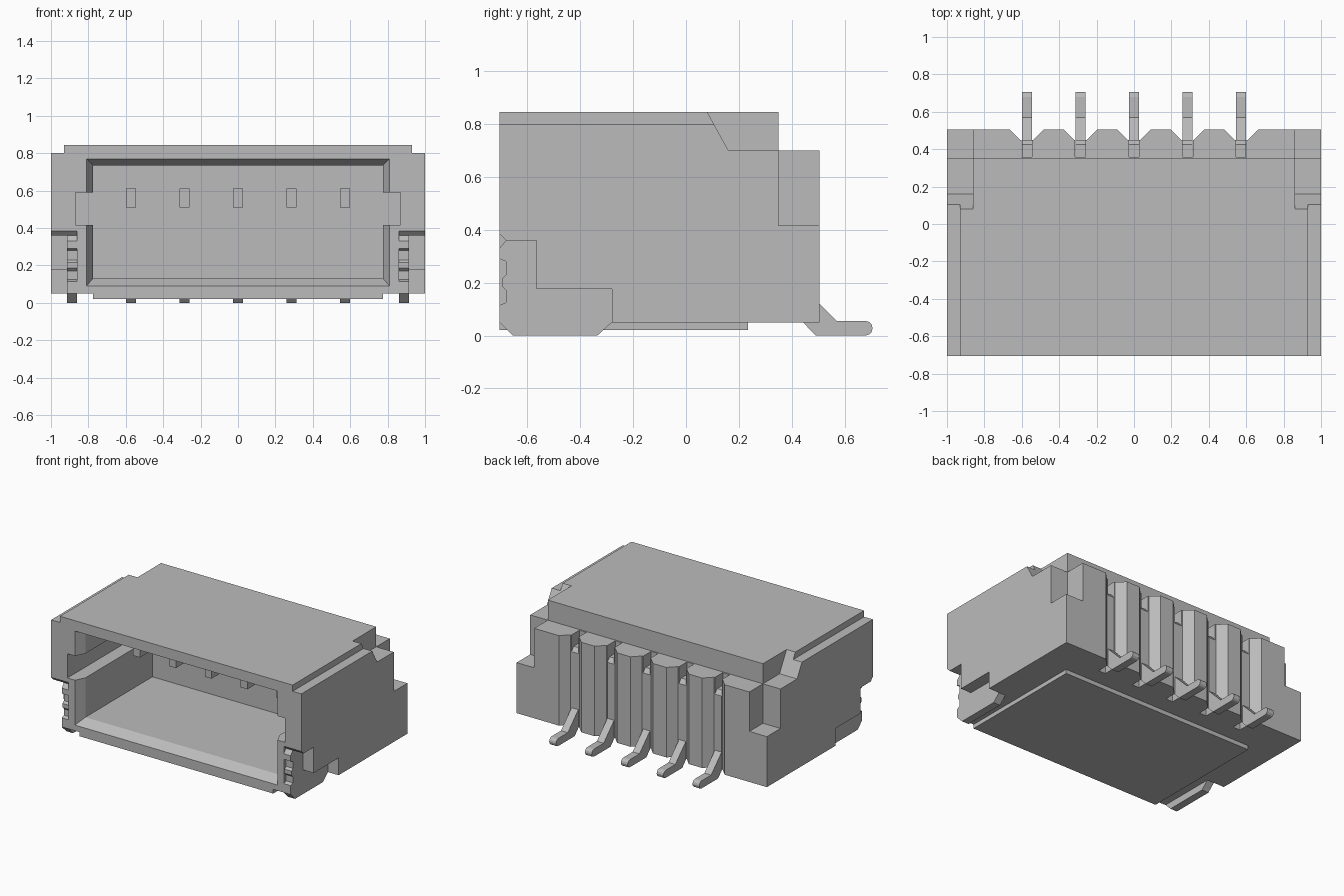
import bpy, bmesh, math

cube = bpy.data.objects.get("Cube")
if cube:
    bpy.data.objects.remove(cube, do_unlink=True)

grey = bpy.data.materials.new("grey")
grey.use_nodes = True
grey.diffuse_color = (0.5, 0.5, 0.5, 1)
grey.node_tree.nodes["Principled BSDF"].inputs["Base Color"].default_value = (0.5, 0.5, 0.5, 1)


def loft(name, ring_a, ring_b):
    """Solid between two matching rings of points."""
    bm = bmesh.new()
    a = [bm.verts.new(p) for p in ring_a]
    b = [bm.verts.new(p) for p in ring_b]
    n = len(a)
    bm.faces.new(a)
    bm.faces.new(b[::-1])
    for i in range(n):
        j = (i + 1) % n
        bm.faces.new((a[i], b[i], b[j], a[j]))
    bmesh.ops.recalc_face_normals(bm, faces=bm.faces)
    mesh = bpy.data.meshes.new(name)
    bm.to_mesh(mesh)
    bm.free()
    mesh.materials.append(grey)
    ob = bpy.data.objects.new(name, mesh)
    bpy.context.collection.objects.link(ob)
    return ob


def prism_x(name, yz, x0, x1):
    return loft(name, [(x0, y, z) for y, z in yz], [(x1, y, z) for y, z in yz])


def prism_z(name, xy, z0, z1):
    return loft(name, [(x, y, z0) for x, y in xy], [(x, y, z1) for x, y in xy])


def rect(u0, u1, v0, v1):
    return [(u0, v0), (u1, v0), (u1, v1), (u0, v1)]


def box(name, x0, x1, y0, y1, z0, z1):
    return prism_x(name, rect(y0, y1, z0, z1), x0, x1)


def cut(target, cutter):
    """Subtract the cutter, then remove it."""
    mod = target.modifiers.new("cut", "BOOLEAN")
    mod.operation = "DIFFERENCE"
    mod.solver = "EXACT"
    mod.object = cutter
    deps = bpy.context.evaluated_depsgraph_get()
    mesh = bpy.data.meshes.new_from_object(target.evaluated_get(deps))
    target.modifiers.clear()
    target.data = mesh
    bpy.data.objects.remove(cutter, do_unlink=True)


FRONT, BACK, CAVITY_BACK = -0.705, 0.505, 0.13
PIN_X = [i * 0.2865 for i in range(-2, 3)]

# Housing with stepped back, seen as a side profile
housing = prism_x("housing", [(FRONT, 0.05), (BACK, 0.05), (BACK, 0.70),
                              (0.35, 0.70), (0.35, 0.845), (FRONT, 0.845)], -1, 1)

# Mating cavity, with a flared mouth
cut(housing, box("cavity", -0.775, 0.775, FRONT - 0.1, CAVITY_BACK, 0.13, 0.735))
mouth = [[(x, y, z) for x, z in rect(-w, w, lo, hi)]
         for y, w, lo, hi in ((FRONT - 0.01, 0.815, 0.085, 0.775),
                              (FRONT + 0.07, 0.775, 0.13, 0.735))]
cut(housing, loft("mouth", *mouth))

# Side details: key slots, shoulders, corner notches and clip pockets
shoulder = [(0.025, 0.945), (0.16, 0.70), (0.6, 0.70), (0.6, 0.945)]
pocket = [(-0.8, 0.48), (-0.68, 0.36), (-0.565, 0.36), (-0.565, 0.175),
          (-0.28, 0.175), (-0.28, -0.1), (-0.8, -0.1)]
for s in (-1, 1):
    cut(housing, box("key_slot", s * 0.7, s * 0.87, FRONT - 0.1, CAVITY_BACK, 0.415, 0.59))
    cut(housing, box("rail", s * 0.93, s * 1.1, FRONT - 0.1, 0.2, 0.80, 1))
    cut(housing, prism_x("shoulder", shoulder, s * 0.86, s * 1.1))
    cut(housing, box("corner", s * 0.86, s * 1.1, 0.35, 0.7, 0.415, 0.9))
    cut(housing, prism_x("pocket", pocket, s * 0.86, s * 1.1))

# Flared grooves down the back, one per pin
half = [(0.15, 0.565), (0.035, 0.45), (0.028, 0.45), (0.028, 0.358)]
for x in PIN_X:
    outline = [(x + u, v) for u, v in half] + [(x - u, v) for u, v in half[::-1]]
    cut(housing, prism_z("groove", outline, -0.1, 0.8))

# Raised pad under the housing
box("base_pad", -0.775, 0.775, FRONT, 0.235, 0.02, 0.06)

# Contact pins: straight blade, bend, leg and rounded solder foot
tip = [(0.678 + 0.0275 * math.cos(a), 0.0275 + 0.0275 * math.sin(a))
       for a in [math.radians(d) for d in range(-90, 91, 30)]]
pin = [(-0.34, 0.51), (0.375, 0.51), (0.385, 0.50), (0.385, 0.11), (0.49, 0)]
pin += tip + [(0.57, 0.055), (0.45, 0.175), (0.45, 0.58), (0.425, 0.61), (-0.34, 0.61)]
for i, x in enumerate(PIN_X):
    prism_x(f"contact_pin_{i + 1}", pin, x - 0.027, x + 0.027)

# Solder clips at both sides, with a notched front edge
clip = [(-0.655, 0), (-0.335, 0), (-0.28, 0.05), (-0.28, 0.175), (-0.565, 0.175),
        (-0.565, 0.36), (-0.68, 0.36), (-0.705, 0.33), (-0.705, 0.29), (-0.68, 0.28),
        (-0.68, 0.23), (-0.695, 0.215), (-0.695, 0.185), (-0.68, 0.17),
        (-0.68, 0.125), (-0.705, 0.115), (-0.705, 0.05)]
for s, side in ((1, "left"), (-1, "right")):
    prism_x(f"solder_clip_{side}", clip, s * 0.86, s * 0.915)
